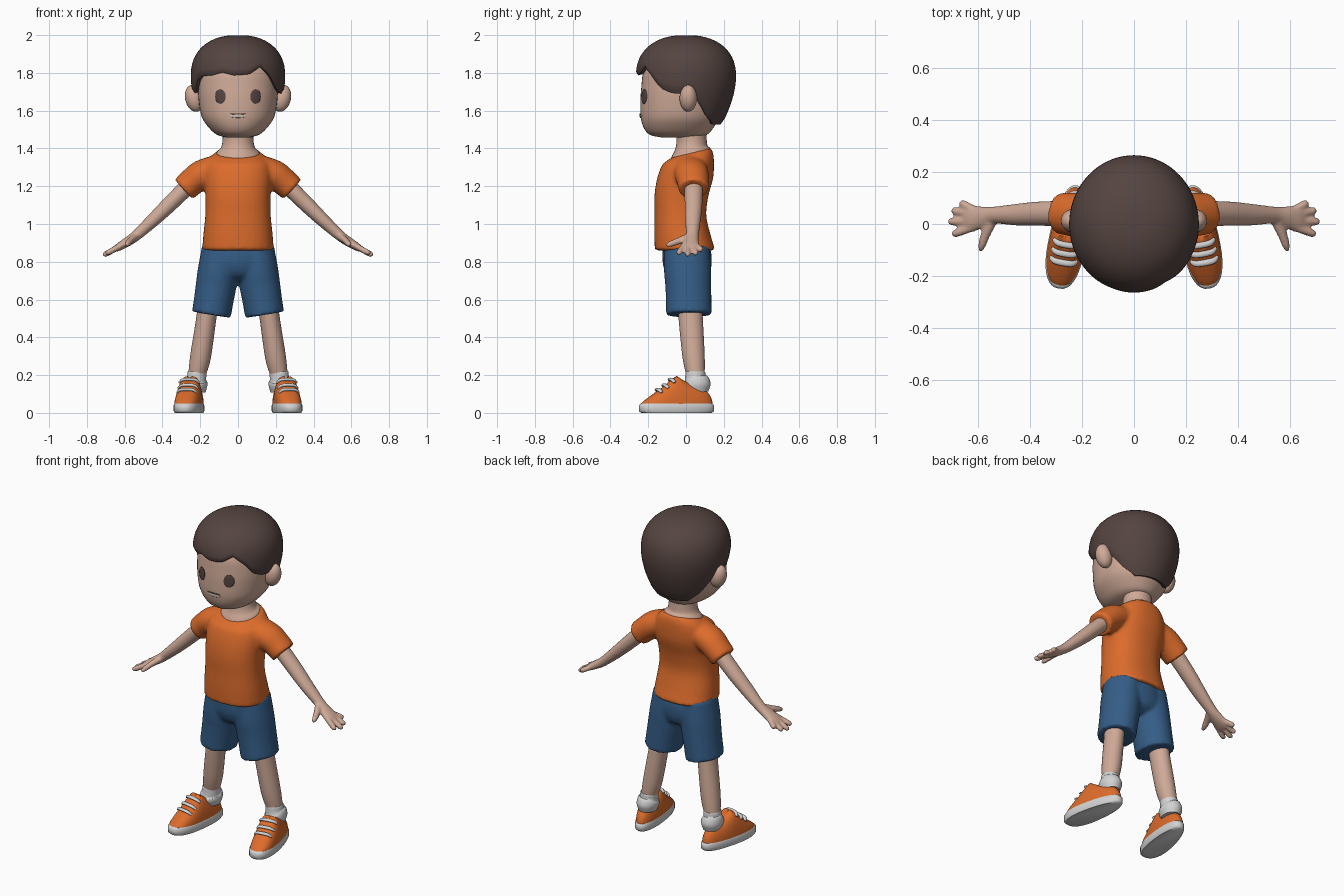
import bpy, bmesh, math
from mathutils import Vector, Matrix
from mathutils.bvhtree import BVHTree

cube = bpy.data.objects.get("Cube")
if cube:
    bpy.data.objects.remove(cube, do_unlink=True)


def material(name, *rgb):
    m = bpy.data.materials.new(name)
    m.use_nodes = True
    m.diffuse_color = (*rgb, 1)
    m.node_tree.nodes["Principled BSDF"].inputs["Base Color"].default_value = (*rgb, 1)
    return m


SKIN = material("skin", .62, .40, .31)
HAIR = material("dark brown", .09, .058, .052)
ORANGE = material("orange", .72, .15, .025)
BLUE = material("denim blue", .035, .11, .24)
WHITE = material("off white", .65, .65, .65)
LIP = material("pale lip", .68, .54, .46)


def finish(name, bm, mat, voxel=0):
    """Turn a bmesh into a smooth object, optionally fusing its volumes."""
    bmesh.ops.recalc_face_normals(bm, faces=bm.faces[:])
    me = bpy.data.meshes.new(name)
    bm.to_mesh(me)
    bm.free()
    me.materials.append(mat)
    me.shade_smooth()
    me.set_sharp_from_angle(angle=math.radians(50))
    ob = bpy.data.objects.new(name, me)
    bpy.context.collection.objects.link(ob)
    if voxel:
        fuse = ob.modifiers.new("fuse", 'REMESH')
        fuse.mode, fuse.voxel_size, fuse.use_smooth_shade = 'VOXEL', voxel, True
        relax = ob.modifiers.new("relax", 'SMOOTH')
        relax.factor, relax.iterations = .5, 4
    return ob


def bridge(bm, rows):
    """Closed skin through rows of points, capped at both ends."""
    vs = [[bm.verts.new(p) for p in row] for row in rows]
    n = len(vs[0])
    for a, b in zip(vs, vs[1:]):
        for i in range(n):
            k = (i + 1) % n
            bm.faces.new((a[i], a[k], b[k], b[i]))
    bm.faces.new(vs[0])
    bm.faces.new(vs[-1])


def catmull(keys, sub):
    pts = [Vector(tuple(k) + (0,) * (6 - len(k))) for k in keys]
    out = []
    for i in range(len(pts) - 1):
        a, b = pts[i], pts[i + 1]
        p = pts[i - 1] if i else a * 2 - b
        q = pts[i + 2] if i + 2 < len(pts) else b * 2 - a
        for s in range(sub):
            t = s / sub
            out.append(.5 * (2 * a + (b - p) * t + (2 * p - 5 * a + 4 * b - q) * t * t
                             + (3 * a - p - 3 * b + q) * t ** 3))
    return out + [pts[-1]]


def loft(bm, keys, side=1, n=28, sub=4, power=2.0):
    """Rings of (x, y, z, y radius, cross radius, tilt) along a smooth path."""
    rings = catmull([(k[0] * side, *k[1:]) for k in keys], sub)
    rows = []
    for i, r in enumerate(rings):
        d = (rings[min(i + 1, len(rings) - 1)] - rings[max(i - 1, 0)])
        d = Vector(d[:3]).normalized()
        if len({k[0] for k in keys}) == 1 and len(keys) > 4:
            d = Vector((0, 0, 1))       # upright stacks keep level rings
        u = (Vector((0, 1, 0)) - d * d.y).normalized()
        v = d.cross(u)
        row = []
        for j in range(n):
            c, s = math.cos(math.tau * j / n), math.sin(math.tau * j / n)
            off = u * (r[3] * math.copysign(abs(c) ** (2 / power), c))
            off += v * (r[4] * math.copysign(abs(s) ** (2 / power), s))
            off.z += r[5] * off.y
            row.append(Vector(r[:3]) + off)
        rows.append(row)
    bridge(bm, rows)


def lerp(table, x):
    for (a, p), (b, q) in zip(table, table[1:]):
        if x <= b:
            return p + (q - p) * max(0, (x - a) / (b - a))
    return table[-1][1]


# Head and the face details laid on it
bm = bmesh.new()
loft(bm, [(0, -.04, 1.458, .09, .06), (0, -.04, 1.472, .15, .11), (0, -.04, 1.505, .182, .15),
          (0, -.032, 1.56, .207, .189), (0, -.027, 1.63, .215, .205), (0, -.025, 1.72, .212, .211),
          (0, -.02, 1.82, .2, .2), (0, -.01, 1.9, .14, .14)], n=48, sub=5, power=2.15)
face = BVHTree.FromBMesh(bm)
finish("head", bm, SKIN)


def patch(name, x, z, rx, rz, mat):
    """Thin plate following the face."""
    bm = bmesh.new()
    rows = []
    for scale, lift in ((1, -.004), (1, .003), (.8, .005), (.5, .005), (.1, .005)):
        row = []
        for j in range(24):
            a = math.tau * j / 24
            px, pz = x + rx * scale * math.cos(a), z + rz * scale * math.sin(a)
            hit = face.ray_cast(Vector((px, -1, pz)), Vector((0, 1, 0)))[0]
            row.append(hit - Vector((0, lift, 0)))
        rows.append(row)
    bridge(bm, rows)
    finish(name, bm, mat)


patch("mouth", 0, 1.572, .045, .01, LIP)
patch("mouth_line", 0, 1.583, .042, .003, HAIR)
for side, label in ((1, "left"), (-1, "right")):
    patch(label + "_eye", side * .093, 1.675, .028, .039, HAIR)
    bm = bmesh.new()
    place = (Matrix.Translation((side * .232, .012, 1.665)) @ Matrix.Rotation(side * .25, 4, 'Y')
             @ Matrix.Diagonal((.048, .046, .072, 1)))
    bmesh.ops.create_uvsphere(bm, u_segments=24, v_segments=16, radius=1, matrix=place)
    finish(label + "_ear", bm, SKIN)

# Hair cap with an uneven fringe and a low nape
HAIRLINE = [(-180, 1.53), (-140, 1.53), (-120, 1.58), (-110, 1.63), (-98, 1.69), (-75, 1.70),
            (-64, 1.76), (-54, 1.785), (-35, 1.79), (-20, 1.805), (-5, 1.79), (14, 1.795),
            (30, 1.835), (44, 1.79), (58, 1.72), (72, 1.695), (98, 1.69), (110, 1.63),
            (120, 1.58), (140, 1.53), (180, 1.53)]


def hair_point(deg, f, scale, lift=0):
    a = math.radians(deg)
    base = lerp(HAIRLINE, deg)
    z = base + (1.999 - base) * f
    if z > 1.78:
        r = max(0, 1 - ((z - 1.78) / .22) ** 2.3) ** (1 / 2.3)
    else:
        r = 1 - .28 * ((1.78 - z) / .25) ** 1.8
    return Vector((.25 * r * scale * math.sin(a), -.265 * r * scale * math.cos(a), z + lift))


degs = [-180 + 5 * i for i in range(72)]
rows = [[hair_point(d, 0, s, up) for d in degs] for s, up in ((.78, .03), (.86, .004), (.96, -.003))]
rows += [[hair_point(d, math.sin(math.pi / 2 * j / 22), 1) for d in degs] for j in range(1, 23)]
bm = bmesh.new()
bridge(bm, rows)
finish("hair", bm, HAIR)

# Neck
bm = bmesh.new()
loft(bm, [(0, .025, 1.34, .11, .118, .25), (0, .025, 1.378, .103, .113, .25),
          (0, .028, 1.402, .087, .092, .12), (0, .03, 1.44, .08, .082), (0, .025, 1.52, .08, .082)])
finish("neck", bm, SKIN)

# Shirt: body and both sleeves
bm = bmesh.new()
loft(bm, [(0, -.005, .86, .16, .19), (0, -.02, .95, .148, .183), (0, -.03, 1.05, .137, .173),
          (0, -.024, 1.15, .143, .173), (0, -.005, 1.24, .148, .18), (0, .01, 1.31, .138, .176),
          (0, .02, 1.35, .125, .15, .15), (0, .025, 1.376, .107, .118, .25)],
     n=40, power=2.3)
for side in (1, -1):
    loft(bm, [(.1, .02, 1.3, .09, .07), (.19, .03, 1.262, .09, .078), (.24, .037, 1.226, .084, .074),
              (.287, .04, 1.184, .08, .071)], side)
finish("shirt", bm, ORANGE, .011)

# Shorts: hips and both legs
bm = bmesh.new()
loft(bm, [(0, .0, .9, .12, .165), (0, .005, .84, .13, .187), (0, .007, .78, .128, .195),
          (0, .01, .73, .11, .15), (0, .01, .7, .07, .06)], n=36)
for side in (1, -1):
    loft(bm, [(.09, .005, .88, .12, .1), (.104, .008, .76, .125, .108), (.115, .012, .68, .122, .108),
              (.128, .014, .6, .121, .105), (.141, .015, .52, .121, .104)], side)
finish("shorts", bm, BLUE, .011)

# Shoe shapes, in a local frame with the toe towards -y
TOP = [(-.2, .07), (-.15, .096), (-.08, .132), (-.03, .175), (0, .195), (.03, .175), (.08, .152), (.2, .148)]


def footprint(j, scale):
    a = math.tau * j / 40
    c, s = math.cos(a), math.sin(a)
    y = .2 * math.copysign(abs(c) ** .85, c)
    return (.07 - .05 * y) * math.copysign(abs(s) ** .85, s) * scale, y * scale


def shoe_upper(bm):
    rows = []
    for i in range(14):
        phi = math.pi / 2 * i / 13.3
        ring = [footprint(j, .97 * math.cos(phi) ** .6) for j in range(40)]
        rows.append([Vector((x, y, .04 + math.sin(phi) * (lerp(TOP, y) - .04))) for x, y in ring])
    bridge(bm, rows)


def shoe_sole(bm):
    bridge(bm, [[Vector((*footprint(j, s), z)) for j in range(40)]
                for z, s in ((0, .95), (.01, 1.01), (.04, 1.01), (.05, .96))])


def shoe_laces(bm):
    for y in (-.1, -.065, -.03):
        z = lerp(TOP, y)
        loft(bm, [(-.052, y + .012, z - .014, .008, .006), (-.03, y, z + .001, .012, .008),
                  (.03, y, z + .001, .012, .008), (.052, y + .012, z - .014, .008, .006)], n=12)


for side, label in ((1, "left"), (-1, "right")):
    # Arm, palm, fingers and thumb
    bm = bmesh.new()
    loft(bm, [(.24, .04, 1.225, .05, .045), (.36, .04, 1.107, .047, .042), (.45, .036, 1.02, .042, .036),
              (.54, .034, .938, .033, .028), (.59, .026, .903, .043, .025), (.635, .02, .876, .054, .02),
              (.655, .02, .864, .044, .013)], side)
    for x, y in ((.67, .083), (.703, .053), (.715, .008), (.7, -.04)):
        z = .938 - (x - .54) * .6
        start = Vector((.61, .02 + (y - .02) * .5, .89))
        tip = Vector((x, y, z))
        loft(bm, [(*start.lerp(tip, t), r, r) for t, r in ((0, .014), (.5, .016), (.88, .015), (1, .007))],
             side, n=14)
    loft(bm, [(.55, .01, .928, .024, .02), (.572, -.04, .91, .02, .017), (.585, -.08, .895, .016, .015),
              (.592, -.105, .886, .008, .008)], side, n=14)
    finish(label + "_arm", bm, SKIN, .007)

    # Leg and sock
    bm = bmesh.new()
    loft(bm, [(.155, .02, .6, .065, .055), (.168, .025, .5, .064, .053), (.198, .04, .3, .059, .055),
              (.217, .05, .2, .049, .046), (.222, .05, .14, .046, .042)], side)
    finish(label + "_leg", bm, SKIN)
    bm = bmesh.new()
    loft(bm, [(.222, .058, .11, .06, .05), (.222, .056, .145, .074, .06), (.222, .054, .17, .07, .058),
              (.219, .05, .188, .055, .051), (.217, .05, .215, .052, .05), (.217, .05, .22, .044, .042)], side)
    finish(label + "_sock", bm, WHITE)

    # Shoe, turned slightly outwards
    for part, build, mat in (("shoe", shoe_upper, ORANGE), ("sole", shoe_sole, WHITE), ("laces", shoe_laces, WHITE)):
        bm = bmesh.new()
        build(bm)
        ob = finish(f"{label}_{part}", bm, mat)
        ob.location = (side * .255, -.05, 0)
        ob.rotation_euler.z = side * math.radians(10)
